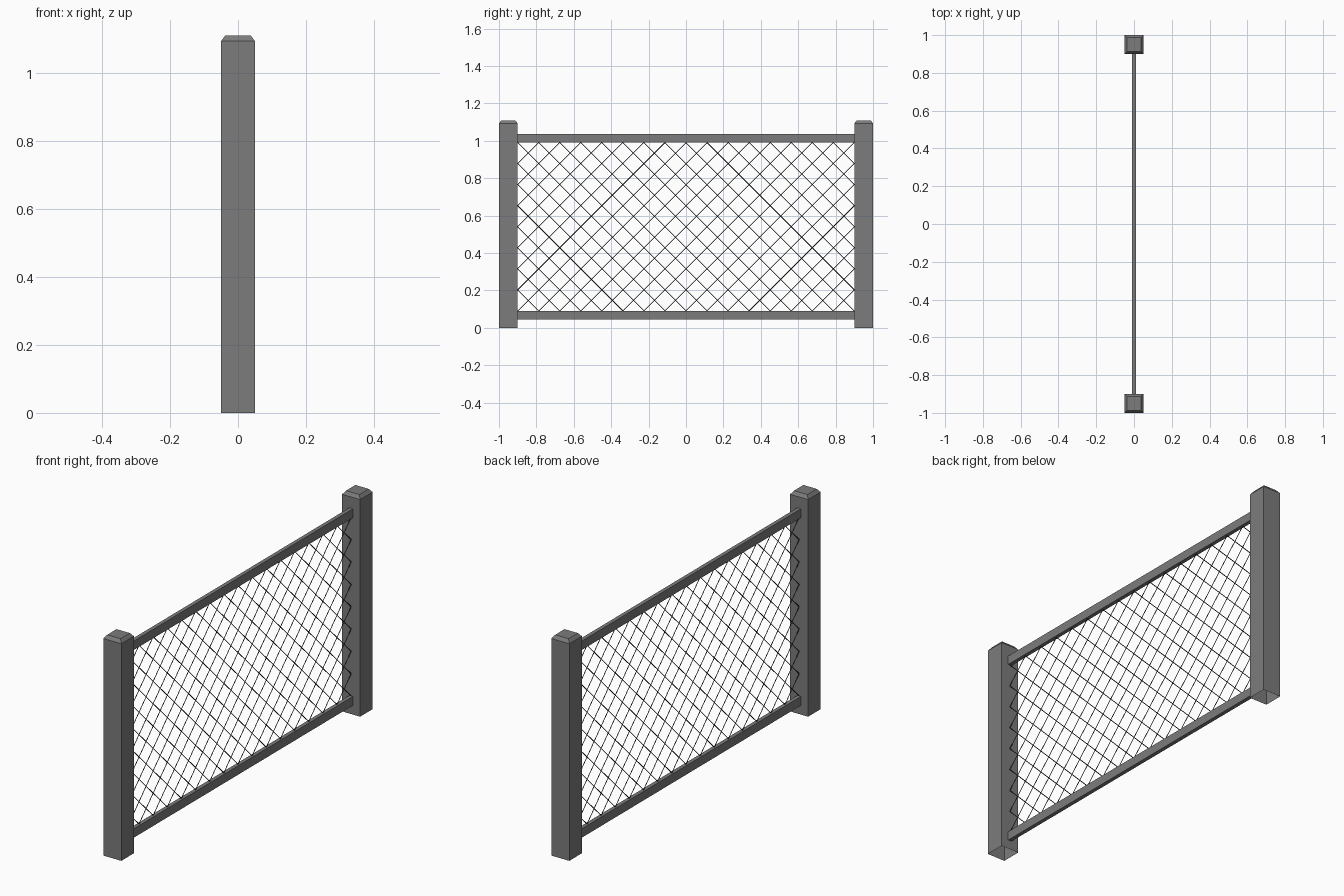
import bpy, bmesh

if "Cube" in bpy.data.objects:
    bpy.data.objects.remove(bpy.data.objects["Cube"])

HALF = 0.9            # half width of the opening between posts
Z0, Z1 = 0.091, 0.991  # opening between the rails


def material(name, v):
    m = bpy.data.materials.new(name)
    m.diffuse_color = (v, v, v, 1)
    m.use_nodes = True
    m.node_tree.nodes["Principled BSDF"].inputs["Base Color"].default_value = m.diffuse_color
    return m


grey = material("dark_grey", 0.2)
wire = material("wire_black", 0.05)


def add_object(name, bm):
    mesh = bpy.data.meshes.new(name)
    bm.to_mesh(mesh)
    bm.free()
    mesh.materials.append(grey)
    ob = bpy.data.objects.new(name, mesh)
    bpy.context.collection.objects.link(ob)
    return ob


def box(size, centre):
    bm = bmesh.new()
    bmesh.ops.create_cube(bm, size=1)
    bmesh.ops.scale(bm, vec=size, verts=bm.verts)
    bmesh.ops.translate(bm, vec=centre, verts=bm.verts)
    return bm


# Square posts with a chamfered cap, open underneath
for name, y in (("near_post", -0.95), ("far_post", 0.95)):
    bm = box((0.1, 0.1, 1.093), (0, y, 0.5465))
    faces = sorted(bm.faces, key=lambda f: f.calc_center_median().z)
    bottom, top = faces[0], faces[-1]
    bmesh.ops.inset_region(bm, faces=[top], thickness=0.018)
    for v in top.verts:
        v.co.z = 1.11
    bmesh.ops.delete(bm, geom=[bottom], context='FACES_ONLY')
    add_object(name, bm)

# Flat rails
add_object("top_rail", box((0.02, 2 * HALF, 0.045), (0, 0, 1.0135)))
add_object("bottom_rail", box((0.02, 2 * HALF, 0.045), (0, 0, 0.0685)))

# Diagonal wire mesh: two families of straight wires clipped to the opening
curve = bpy.data.curves.new("wire_mesh", 'CURVE')
curve.dimensions = '3D'
curve.bevel_depth = 0.002
curve.bevel_resolution = 0
curve.materials.append(wire)
pitch = 2 * HALF / 16
height = Z1 - Z0
for s in (1, -1):
    for k in range(-8, 25):
        y = -HALF + k * pitch
        # distance travelled downwards at which the wire enters and leaves
        a = max(0, min((-HALF - y) * s, (HALF - y) * s))
        b = min(height, max((-HALF - y) * s, (HALF - y) * s))
        if b - a < 0.01:
            continue
        sp = curve.splines.new('POLY')
        sp.points.add(1)
        for p, t in zip(sp.points, (a, b)):
            p.co = (0, y + s * t, Z1 - t, 1)
ob = bpy.data.objects.new("wire_mesh", curve)
bpy.context.collection.objects.link(ob)
